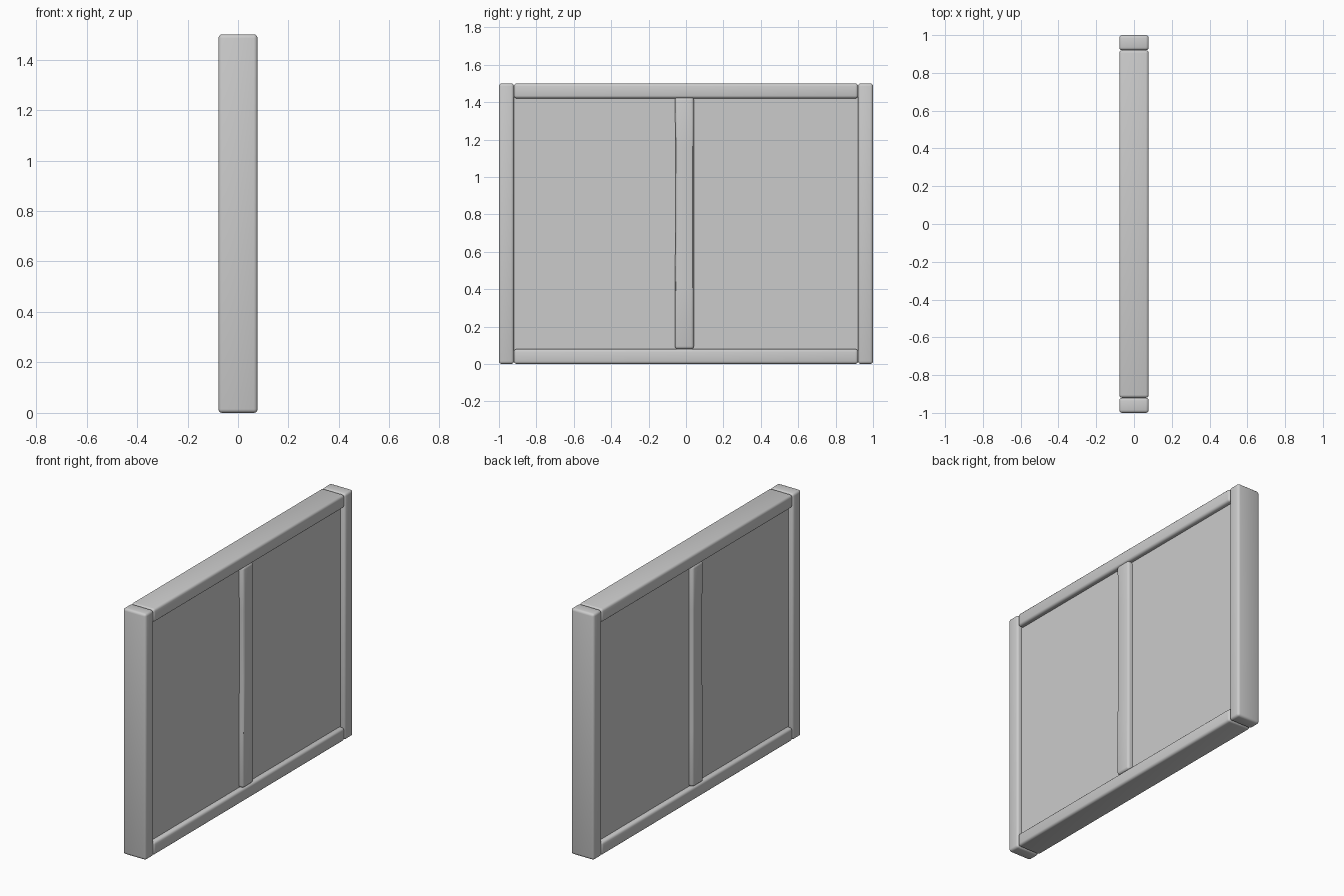
import bpy
import bmesh
from mathutils import Vector

if "Cube" in bpy.data.objects:
    bpy.data.objects.remove(bpy.data.objects["Cube"], do_unlink=True)

# Single plain grey material
grey = bpy.data.materials.new("plain_grey")
grey.use_nodes = True
colour = (0.6, 0.6, 0.6, 1)
grey.diffuse_color = colour
grey.node_tree.nodes["Principled BSDF"].inputs["Base Color"].default_value = colour

DEPTH = 0.0775      # half thickness of the frame
HEIGHT = 1.5
BAR = 0.08          # width of frame members


def bar(name, half_x, y0, y1, z0, z1, bevel=0.015, wobble=None):
    """Box between the given limits, with rounded edges and optional hand-cut waver."""
    bm = bmesh.new()
    bmesh.ops.create_cube(bm, size=1)
    for v in bm.verts:
        v.co = Vector((v.co.x * 2 * half_x,
                       (y0 + y1) / 2 + v.co.y * (y1 - y0),
                       (z0 + z1) / 2 + v.co.z * (z1 - z0)))
    if wobble:
        for t in (0.25, 0.5, 0.8):
            bmesh.ops.bisect_plane(bm, geom=bm.verts[:] + bm.edges[:] + bm.faces[:],
                                   plane_co=(0, 0, z0 + t * (z1 - z0)), plane_no=(0, 0, 1))
        for v in bm.verts:
            wobble(v)
    mesh = bpy.data.meshes.new(name)
    bm.to_mesh(mesh)
    bm.free()
    mesh.materials.append(grey)
    obj = bpy.data.objects.new(name, mesh)
    bpy.context.collection.objects.link(obj)
    if bevel:
        mod = obj.modifiers.new("rounded_edges", 'BEVEL')
        mod.width = bevel
        mod.segments = 3
        mod.limit_method = 'ANGLE'
    bpy.ops.object.select_all(action='DESELECT')
    obj.select_set(True)
    bpy.context.view_layer.objects.active = obj
    if bevel:
        bpy.ops.object.modifier_apply(modifier="rounded_edges")
    bpy.ops.object.shade_smooth_by_angle()
    return obj


# Upright end posts
bar("front_post", DEPTH, -1, -1 + BAR, 0, HEIGHT)
bar("back_post", DEPTH, 1 - BAR, 1, 0, HEIGHT)

# Rails between the posts
bar("bottom_rail", DEPTH, -1 + BAR, 1 - BAR, 0, BAR)
bar("top_rail", DEPTH, -1 + BAR, 1 - BAR, HEIGHT - BAR, HEIGHT)


# Centre divider, slightly narrower around the middle on one edge
def waver(v):
    if v.co.y < 0 and 0.6 < v.co.z < 1.2:
        v.co.y += 0.005


bar("centre_divider", DEPTH, -0.06, 0.042, BAR, HEIGHT - BAR + 0.006, wobble=waver)

# Recessed infill panel, tucked into the frame
bar("infill_panel", 0.048, -0.95, 0.95, 0.05, HEIGHT - 0.05, bevel=0)
